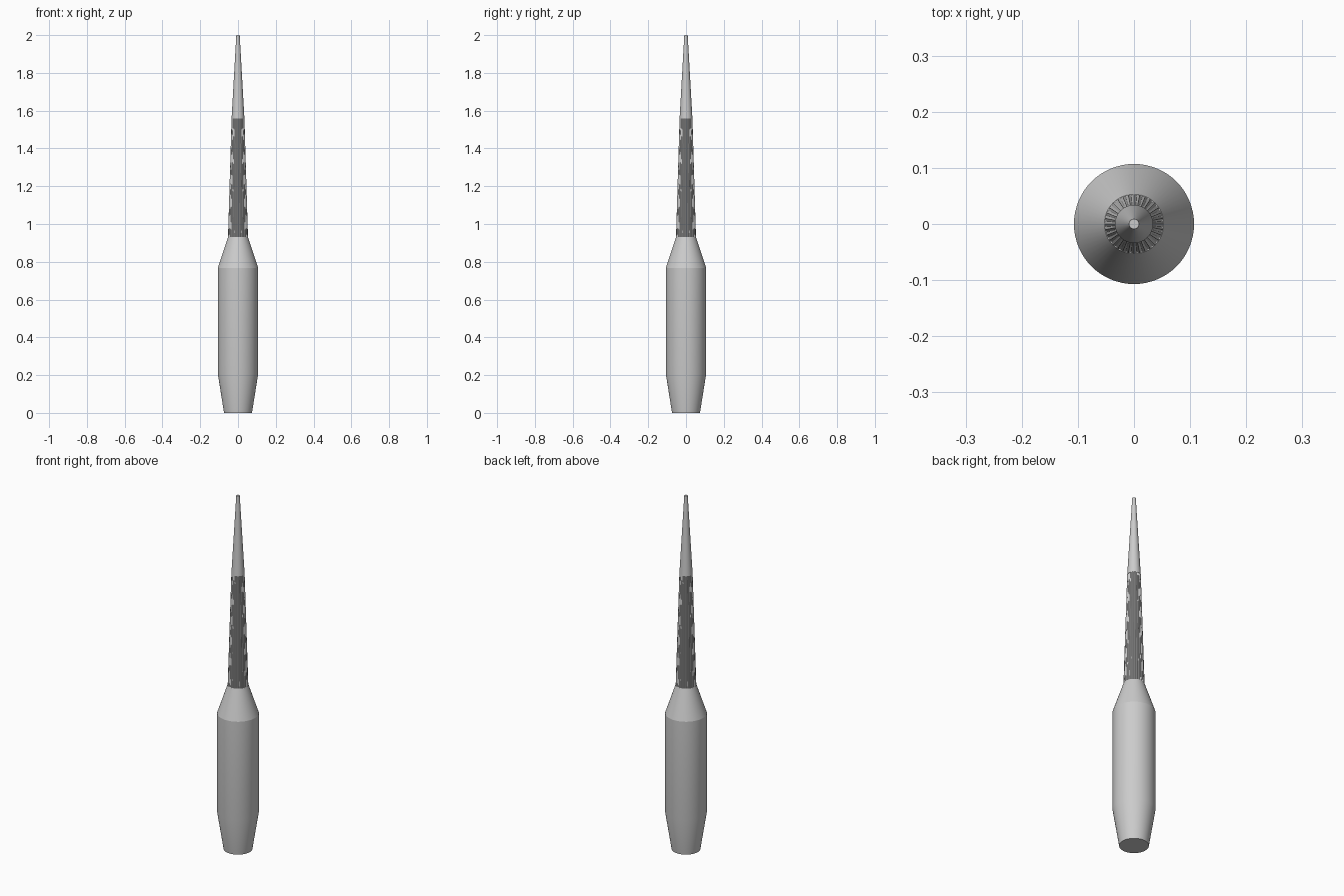
import bpy, bmesh, math

if "Cube" in bpy.data.objects:
    bpy.data.objects.remove(bpy.data.objects["Cube"])

def lathe(name, profile, sides, smooth=True, flute=0.0):
    """Spin a (radius, z) profile about z; flute pulls every other column in."""
    bm = bmesh.new()
    rings = []
    for r, z in profile:
        ring = []
        for i in range(sides):
            a = 2 * math.pi * i / sides
            k = r * (1 - flute * (i % 2))
            ring.append(bm.verts.new((k * math.cos(a), k * math.sin(a), z)))
        rings.append(ring)
    for lo, hi in zip(rings, rings[1:]):
        for i in range(sides):
            j = (i + 1) % sides
            bm.faces.new((lo[i], lo[j], hi[j], hi[i]))
    bm.faces.new(rings[0][::-1])
    bm.faces.new(rings[-1])
    me = bpy.data.meshes.new(name)
    bm.to_mesh(me)
    bm.free()
    ob = bpy.data.objects.new(name, me)
    bpy.context.collection.objects.link(ob)
    if smooth:
        bpy.ops.object.select_all(action='DESELECT')
        bpy.context.view_layer.objects.active = ob
        ob.select_set(True)
        bpy.ops.object.shade_smooth_by_angle(angle=math.radians(15))
    return ob

# Barrel with tapered foot and shoulder
lathe("barrel", [(0.074, 0), (0.107, 0.208), (0.107, 0.768), (0.053, 0.93)], 64)
# Fluted lower shaft
lathe("lower_shaft", [(0.053, 0.928), (0.034, 1.56)], 64, smooth=False, flute=0.04)
# Smooth slim tip
lathe("tip", [(0.034, 1.558), (0.009, 2.0)], 64)
